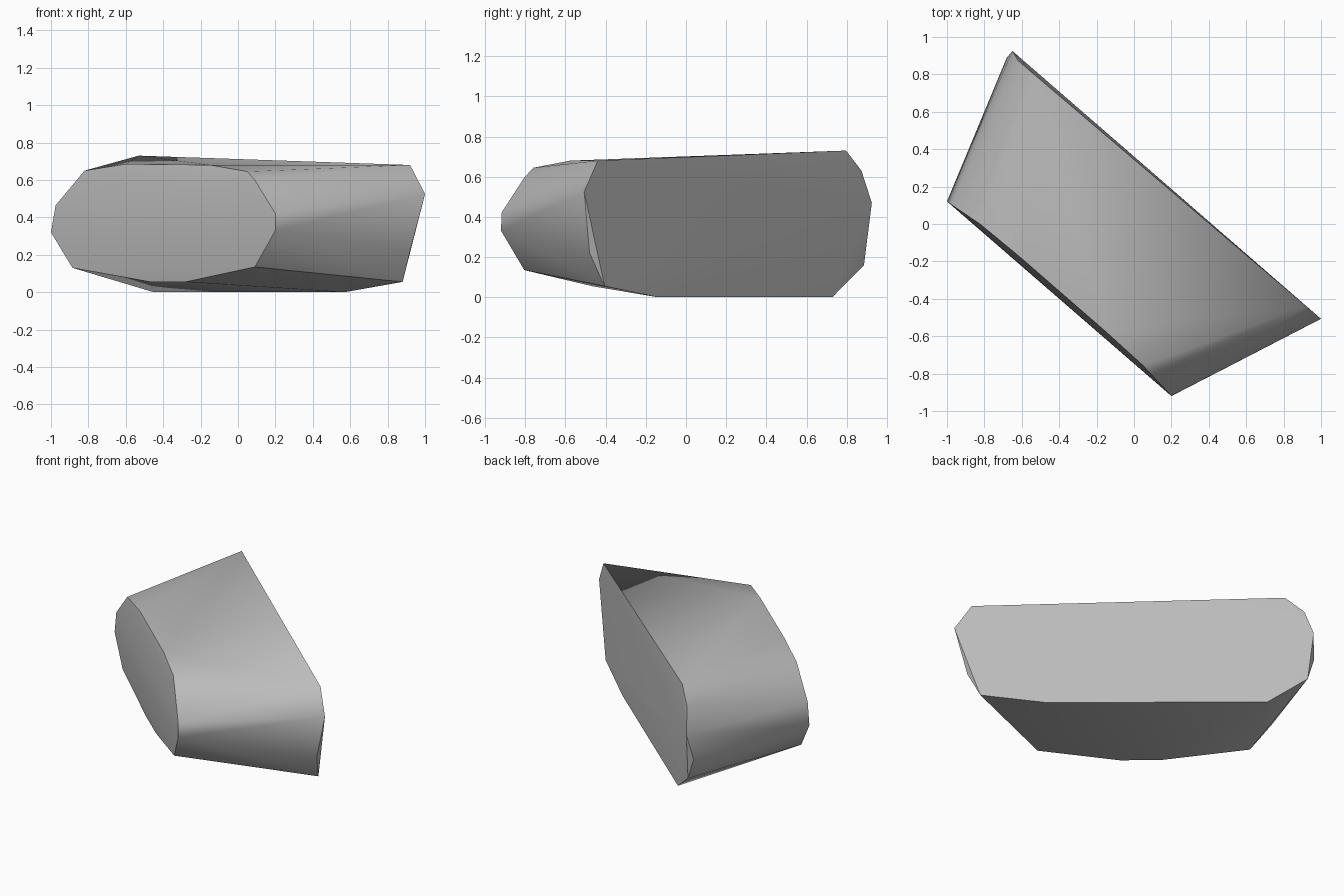
import bpy
import bmesh
from math import radians

old = bpy.data.objects.get("Cube")
if old:
    bpy.data.objects.remove(old, do_unlink=True)


def make_material(name, colour):
    material = bpy.data.materials.new(name)
    material.use_nodes = True
    material.diffuse_color = colour
    shader = material.node_tree.nodes["Principled BSDF"]
    shader.inputs["Base Color"].default_value = colour
    return material


def front_point(x, z):
    """Place a front corner on the slanted, slightly domed front face."""
    slope, middle, dome = -0.867, 0.36, 0.4
    return (x, 0.12 + slope * (x + 1) + dome * (z - middle) ** 2, z)


def back_point(x, z):
    """Place a back corner on the upright flat back face."""
    return (x, 0.345 - 0.852 * x, z)


# Outline of the front face, as x and z
front_outline = [
    (-1, 0.32), (-0.975, 0.465), (-0.82, 0.65), (-0.6, 0.685), (-0.15, 0.68),
    (0.05, 0.645), (0.09, 0.6), (0.2, 0.42), (0.2, 0.33), (0.09, 0.135),
    (-0.28, 0.055), (-0.47, 0.055), (-0.885, 0.13),
]

# Outline of the back face, as x and z
back_outline = [
    (1, 0.525), (0.92, 0.68), (-0.53, 0.73), (-0.62, 0.63),
    (-0.635, 0.16), (-0.45, 0), (0.57, 0), (0.88, 0.055),
]

# Corners standing off both faces at the two ends
end_corners = [(-0.65, 0.925, 0.47), (-0.68, 0.89, 0.3), (0.92, -0.48, 0.22)]

corners = [front_point(x, z) for x, z in front_outline]
corners += [back_point(x, z) for x, z in back_outline]
corners += end_corners

# Wrap the corners in one faceted stone
bm = bmesh.new()
for corner in corners:
    bm.verts.new(corner)
result = bmesh.ops.convex_hull(bm, input=list(bm.verts))
loose = {v for v in result["geom_interior"] + result["geom_unused"]
         if isinstance(v, bmesh.types.BMVert) and not v.link_faces}
bmesh.ops.delete(bm, geom=list(loose), context="VERTS")
bmesh.ops.dissolve_limit(bm, angle_limit=radians(2),
                         verts=list(bm.verts), edges=list(bm.edges))
bmesh.ops.recalc_face_normals(bm, faces=list(bm.faces))

mesh = bpy.data.meshes.new("stone")
bm.to_mesh(mesh)
bm.free()
mesh.materials.append(make_material("stone grey", (0.5, 0.5, 0.5, 1)))

stone = bpy.data.objects.new("stone", mesh)
bpy.context.collection.objects.link(stone)

# Soften the gentle facets and keep the hard edges
bpy.ops.object.select_all(action="DESELECT")
stone.select_set(True)
bpy.context.view_layer.objects.active = stone
bpy.ops.object.shade_smooth_by_angle(angle=radians(40))
